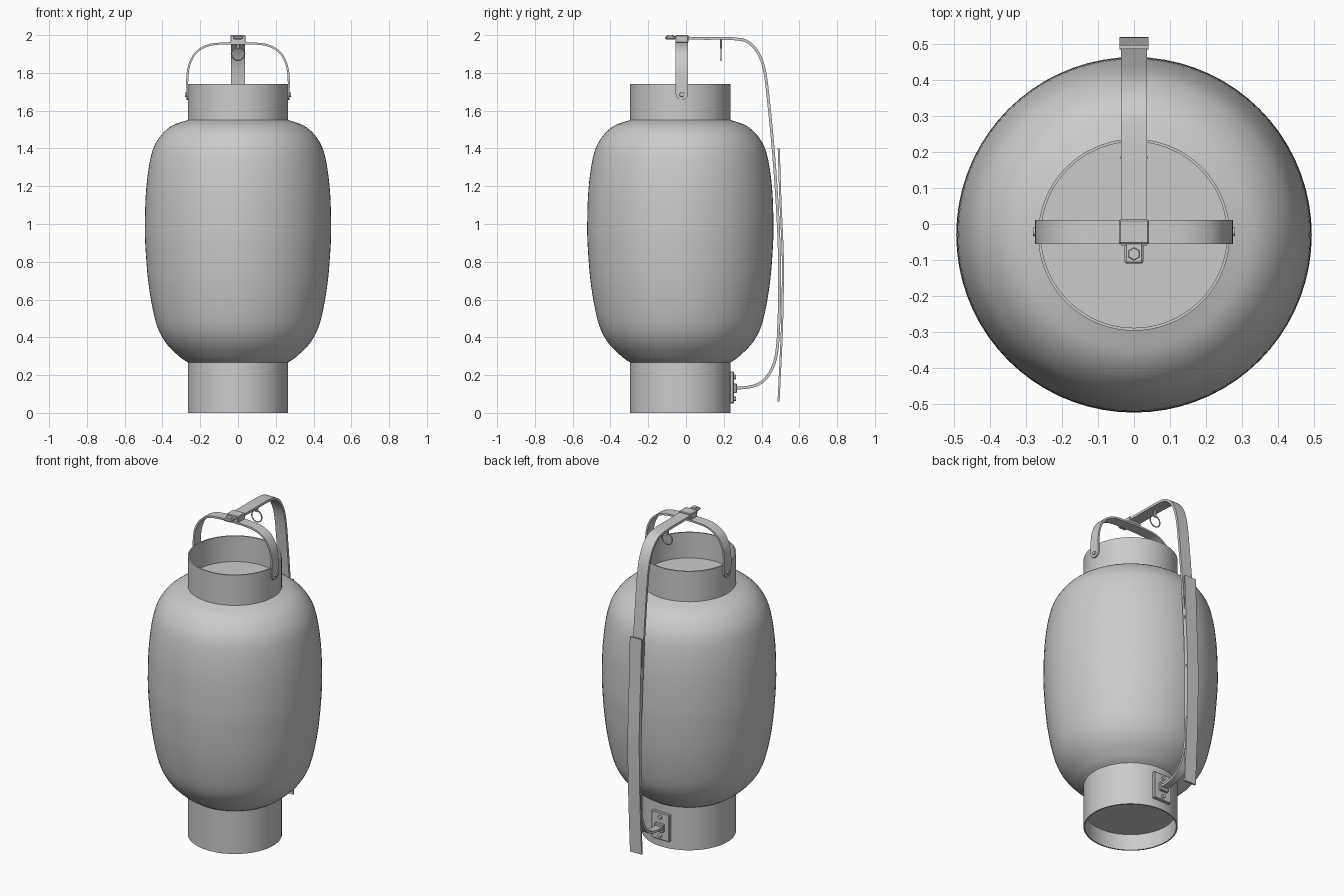
import bpy, bmesh, math
from mathutils import Vector

if "Cube" in bpy.data.objects:
    bpy.data.objects.remove(bpy.data.objects["Cube"])

AXIS_Y = -0.03  # the vessel's axis sits slightly forward of the origin


def finish(name, bm, smooth=True, angle=35):
    bmesh.ops.remove_doubles(bm, verts=bm.verts, dist=1e-5)
    bmesh.ops.recalc_face_normals(bm, faces=bm.faces)
    me = bpy.data.meshes.new(name)
    bm.to_mesh(me)
    bm.free()
    ob = bpy.data.objects.new(name, me)
    bpy.context.collection.objects.link(ob)
    if smooth:
        bpy.ops.object.select_all(action='DESELECT')
        ob.select_set(True)
        bpy.context.view_layer.objects.active = ob
        bpy.ops.object.shade_smooth_by_angle(angle=math.radians(angle))
    return ob


def spline(pts, n=5):
    """Catmull-Rom curve through 2D points."""
    p = [Vector(q) for q in pts]
    p = [2 * p[0] - p[1]] + p + [2 * p[-1] - p[-2]]
    out = []
    for a, b, c, d in zip(p, p[1:], p[2:], p[3:]):
        for k in range(n):
            t = k / n
            out.append(0.5 * (2 * b + (c - a) * t + (2 * a - 5 * b + 4 * c - d) * t * t
                              + (3 * b - a - 3 * c + d) * t ** 3))
    return out + [p[-2]]


def lathe(name, profile, steps=72):
    bm = bmesh.new()
    vs = [bm.verts.new((r, AXIS_Y, z)) for r, z in profile]
    es = [bm.edges.new(e) for e in zip(vs, vs[1:])]
    bmesh.ops.spin(bm, geom=vs + es, cent=(0, AXIS_Y, 0), axis=(0, 0, 1),
                   angle=math.tau, steps=steps, use_merge=True)
    return finish(name, bm)


def strap(name, path, thick, place, half_width):
    """Flat bar along a 2D path; place(a, b, w) gives the 3D point."""
    bm = bmesh.new()
    rings = []
    for i, p in enumerate(path):
        t = (path[min(i + 1, len(path) - 1)] - path[max(i - 1, 0)]).normalized()
        n = Vector((-t.y, t.x)) * thick / 2
        w = half_width(p)
        rings.append([bm.verts.new(place(*(p + s * n), u * w))
                      for s, u in ((1, 1), (1, -1), (-1, -1), (-1, 1))])
    for a, b in zip(rings, rings[1:]):
        for k in range(4):
            bm.faces.new((a[k], a[(k + 1) % 4], b[(k + 1) % 4], b[k]))
    bm.faces.new(rings[0])
    bm.faces.new(rings[-1])
    return finish(name, bm)


def box(name, c, s, bevel=0.004):
    bm = bmesh.new()
    bmesh.ops.create_cube(bm, size=1)
    for v in bm.verts:
        v.co = Vector(c) + Vector([v.co[i] * s[i] for i in range(3)])
    bmesh.ops.bevel(bm, geom=bm.edges[:], offset=bevel, segments=1, affect='EDGES')
    return finish(name, bm, smooth=False)


def stud(name, loc, r, depth, axis, sides=16):
    bm = bmesh.new()
    bmesh.ops.create_cone(bm, cap_ends=True, segments=sides, radius1=r, radius2=r * 0.8, depth=depth)
    bmesh.ops.transform(bm, verts=bm.verts,
                        matrix=Vector(axis).to_track_quat('Z', 'Y').to_matrix().to_4x4())
    bmesh.ops.translate(bm, verts=bm.verts, vec=loc)
    return finish(name, bm)


# Vessel: swollen body, open collar with recessed lid, open foot with recessed floor
lathe("body", spline([(0.262, 0.265), (0.31, 0.298), (0.385, 0.375), (0.435, 0.48), (0.472, 0.67),
                      (0.489, 0.86), (0.493, 1.0), (0.485, 1.2), (0.458, 1.37), (0.415, 1.46),
                      (0.35, 1.52), (0.262, 1.552)]))
lathe("collar", [(0.266, 1.53), (0.266, 1.74), (0.258, 1.74), (0.258, 1.58), (0, 1.58)])
lathe("foot", [(0.266, 0.29), (0.266, 0), (0.258, 0), (0.258, 0.10), (0, 0.10)])

# Carrying handle arched over the collar, with rounded tabs and rivets
HY = -0.022
half = [(0.268, 1.69), (0.268, 1.78), (0.255, 1.85), (0.22, 1.91), (0.16, 1.945), (0.09, 1.955)]
arch = half + [(0, 1.957)] + [(-x, z) for x, z in reversed(half)]
strap("handle", spline(arch), 0.011, lambda a, b, w: (a, HY + w, b), lambda p: 0.033)
for s in (-1, 1):
    side = "right" if s > 0 else "left"
    bm = bmesh.new()
    bmesh.ops.create_cone(bm, cap_ends=True, segments=24, radius1=0.033, radius2=0.033, depth=0.011)
    bmesh.ops.transform(bm, verts=bm.verts,
                        matrix=Vector((1, 0, 0)).to_track_quat('Z', 'Y').to_matrix().to_4x4())
    bmesh.ops.translate(bm, verts=bm.verts, vec=(s * 0.268, HY, 1.69))
    finish("handle_tab_" + side, bm)
    stud("handle_rivet_" + side, (s * 0.274, HY, 1.685), 0.014, 0.012, (s, 0, 0))

# Long back bracket from the handle down to the foot
bracket = [(-0.06, 1.985), (0.08, 1.983), (0.25, 1.981), (0.33, 1.962), (0.385, 1.90), (0.418, 1.80),
           (0.44, 1.62), (0.463, 1.38), (0.483, 1.1), (0.494, 0.85), (0.495, 0.6), (0.485, 0.36),
           (0.46, 0.245), (0.41, 0.17), (0.34, 0.138), (0.24, 0.13)]
strap("back_bracket", spline(bracket), 0.015, lambda a, b, w: (w, a, b),
      lambda p: 0.036 if p.y > 0.5 else 0.022 + 0.014 * max(0, (p.y - 0.13) / 0.37))

# Outer grip board fixed behind the bracket
board = [(0.491, 1.40), (0.499, 1.15), (0.51, 0.9), (0.513, 0.75), (0.508, 0.45), (0.49, 0.06)]
strap("grip_board", spline(board), 0.011, lambda a, b, w: (w, a, b), lambda p: 0.04)

# Clamp and nut where bracket meets handle
box("clamp", (0, HY, 1.98), (0.082, 0.068, 0.04))
box("clamp_tongue", (0, -0.08, 1.986), (0.052, 0.06, 0.016), 0.005)
stud("clamp_nut", (0, -0.083, 1.994), 0.02, 0.012, (0, 0, 1), 6)

# Mounting plate with bolts on the foot
box("mount_plate", (0, 0.243, 0.135), (0.125, 0.022, 0.17))
box("mount_socket", (0, 0.258, 0.13), (0.06, 0.024, 0.05))
for z in (0.075, 0.19):
    stud("mount_bolt", (0, 0.258, z), 0.014, 0.014, (0, 1, 0), 6)

# Hanging ring and its eyelet
bm = bmesh.new()
N, M = 32, 8
grid = [[bm.verts.new(((0.035 + 0.0035 * math.cos(b)) * math.cos(a), 0.185 + 0.0035 * math.sin(b),
                       1.902 + (0.035 + 0.0035 * math.cos(b)) * math.sin(a)))
         for b in (math.tau * j / M for j in range(M))] for a in (math.tau * i / N for i in range(N))]
for i in range(N):
    for j in range(M):
        bm.faces.new((grid[i][j], grid[(i + 1) % N][j],
                      grid[(i + 1) % N][(j + 1) % M], grid[i][(j + 1) % M]))
finish("hanging_ring", bm)
box("ring_eyelet", (0, 0.185, 1.953), (0.018, 0.012, 0.05), 0.003)
